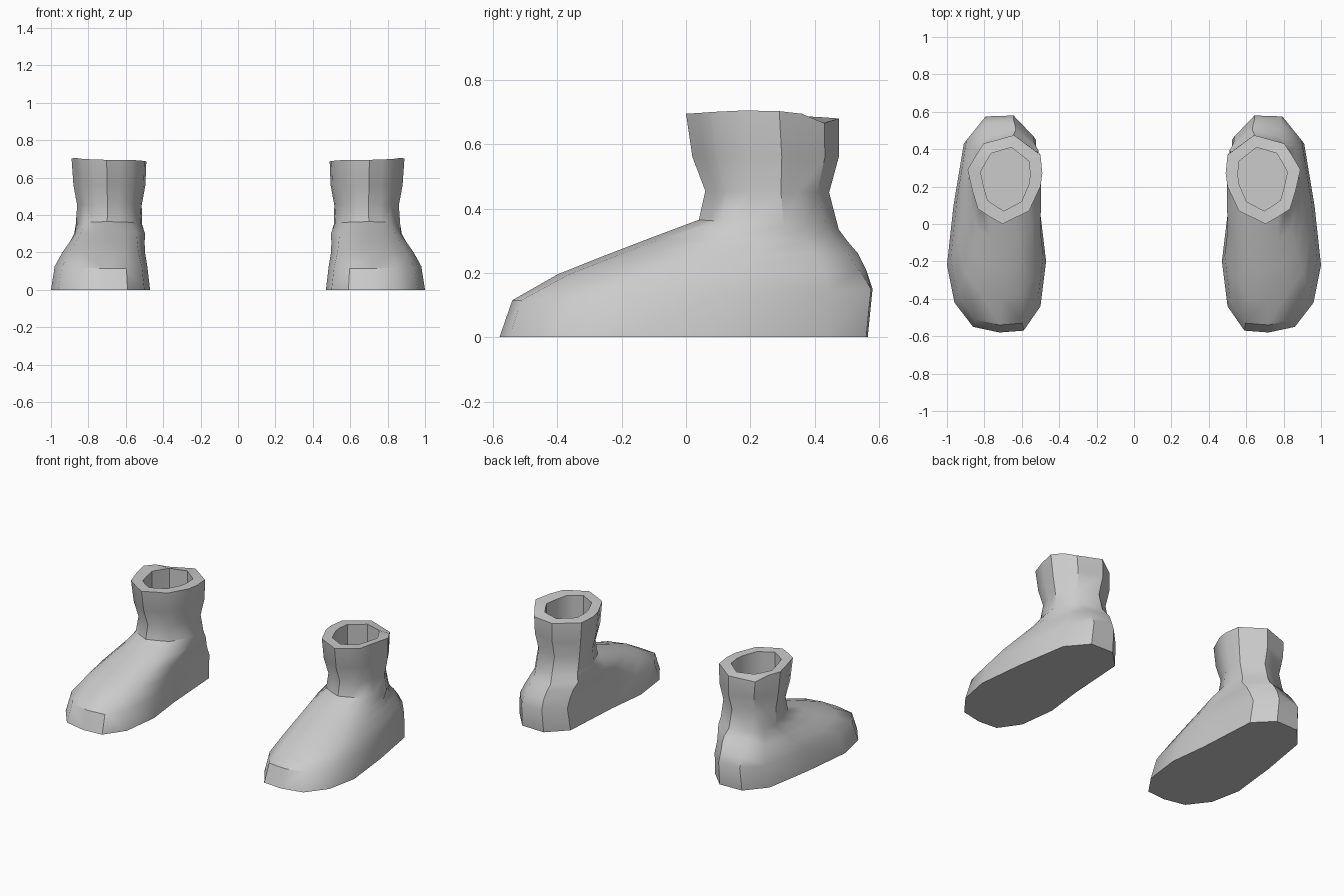
import bpy, bmesh, math

if "Cube" in bpy.data.objects:
    bpy.data.objects.remove(bpy.data.objects["Cube"])

# Outlines (x, y), counter-clockwise from the toe: sole and ankle collar
SOLE = [(.72, -.58), (.86, -.55), (.96, -.42), (1.0, -.22), (.965, .1), (.91, .43), (.80, .56),
        (.64, .565), (.525, .45), (.50, .05), (.47, -.2), (.50, -.44), (.59, -.57)]
COLLAR = [(.70, 0), (.77, .04), (.83, .08), (.86, .18), (.885, .29), (.845, .36), (.80, .43),
          (.64, .475), (.50, .37), (.49, .27), (.50, .2), (.56, .07), (.63, .035)]

# Rings: front y, back y, inner x, outer x, front z, back z, collar blend
RINGS = [
    (-.58, .565, .47, 1.0, 0, 0, 0),
    (-.54, .58, .485, .98, .115, .15, 0),
    (-.40, .56, .495, .945, .195, .21, .2),
    (-.25, .535, .495, .91, .255, .26, .4),
    (-.12, .505, .49, .885, .305, .295, .65),
    (.04, .475, .51, .87, .365, .335, .9),
    (.06, .445, .515, .86, .455, .45, 1),
    (.02, .475, .495, .88, .56, .56, 1),
    (0, .475, .49, .89, .695, .68, 1),
    (.07, .41, .555, .82, .695, .685, 1),   # inner lip
    (.07, .41, .555, .82, .30, .30, 1),     # floor of the opening
]


def unit(points):
    """Scale an outline to the 0..1 square."""
    xs, ys = zip(*points)
    return [((x - min(xs)) / (max(xs) - min(xs)), (y - min(ys)) / (max(ys) - min(ys)))
            for x, y in points]


sole, collar = unit(SOLE), unit(COLLAR)
bm = bmesh.new()
loops = []
for i, (yf, yb, xi, xo, zf, zb, t) in enumerate(RINGS):
    loop = []
    for k, (a, b) in enumerate(zip(sole, collar)):
        u, v = (a[j] + (b[j] - a[j]) * t for j in (0, 1))
        z = zf + (zb - zf) * v
        if i == 8:                           # gently wavy rim
            z += .018 * math.sin(math.pi * v) * u - (.02 if k == 6 else 0)
        loop.append(bm.verts.new((xi + (xo - xi) * u, yf + (yb - yf) * v, z)))
    loops.append(loop)

# Skin the rings, close the sole and the bottom of the opening
n = len(sole)
for lo, hi in zip(loops, loops[1:]):
    for k in range(n):
        m = (k + 1) % n
        bm.faces.new((lo[k], lo[m], hi[m], hi[k]))
bm.faces.new(loops[0][::-1])
bm.faces.new(loops[-1])
bmesh.ops.recalc_face_normals(bm, faces=bm.faces)

mesh = bpy.data.meshes.new("boots")
bm.to_mesh(mesh)
bm.free()
boots = bpy.data.objects.new("boots", mesh)
bpy.context.collection.objects.link(boots)

grey = bpy.data.materials.new("light grey")
grey.diffuse_color = (.6, .6, .6, 1)
grey.use_nodes = True
grey.node_tree.nodes["Principled BSDF"].inputs["Base Color"].default_value = grey.diffuse_color
mesh.materials.append(grey)

bpy.context.view_layer.objects.active = boots
boots.select_set(True)
bpy.ops.object.shade_smooth_by_angle(angle=math.radians(40))

# Second boot
mirror = boots.modifiers.new("pair", 'MIRROR')
mirror.use_axis[0] = True
